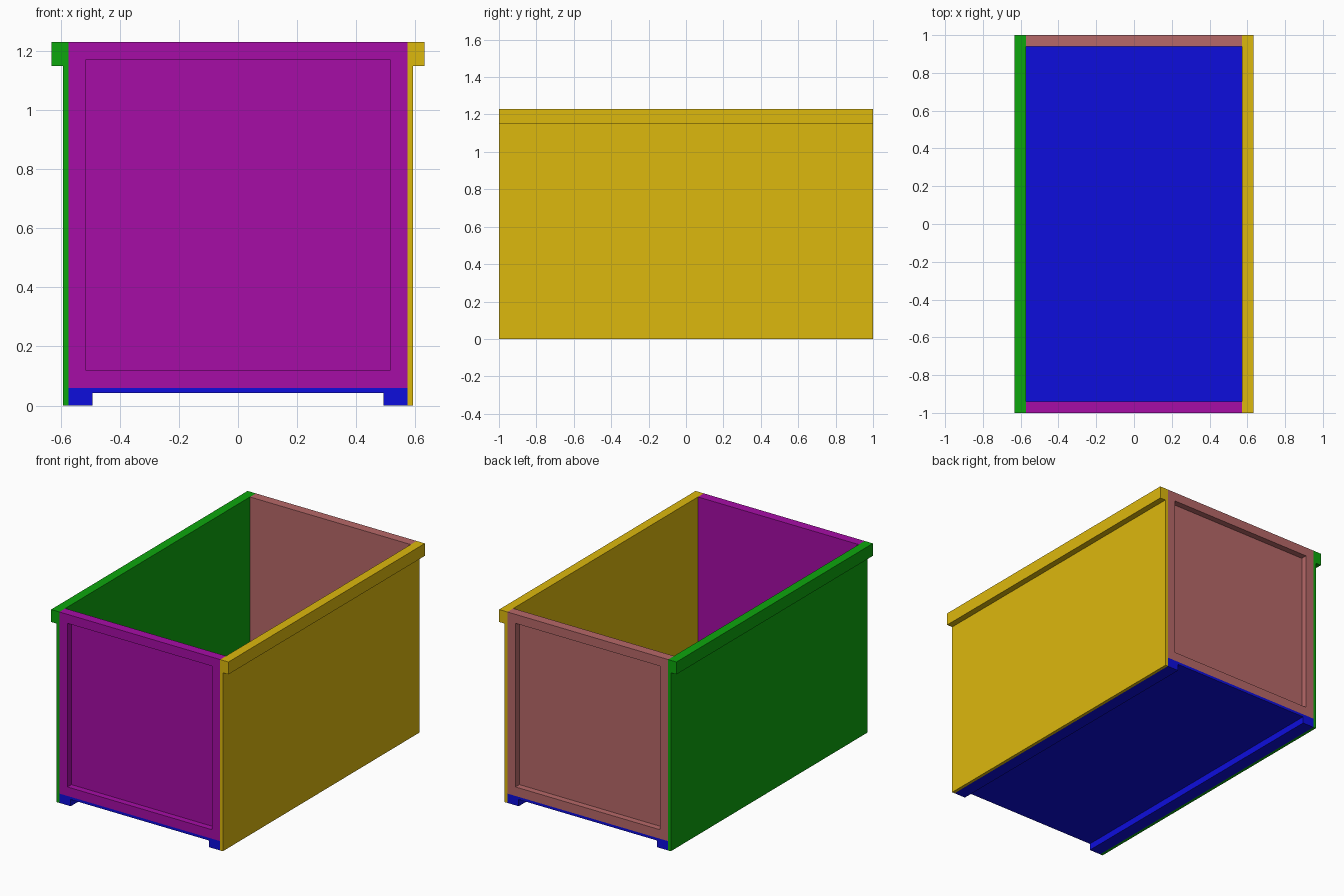
import bpy, bmesh

if "Cube" in bpy.data.objects:
    bpy.data.objects.remove(bpy.data.objects["Cube"])

HALF_LEN = 1.0      # half length along y
INNER = 0.573       # inside face of the side walls
HEIGHT = 1.23
FLOOR_TOP = 0.06
BORDER = 0.082      # frame width around the end-panel recess
END_THICK = 0.06


def finish(bm, name, color):
    bmesh.ops.recalc_face_normals(bm, faces=bm.faces[:])
    mesh = bpy.data.meshes.new(name)
    bm.to_mesh(mesh)
    bm.free()
    mat = bpy.data.materials.new(name + "_paint")
    mat.diffuse_color = (*color, 1)
    mat.use_nodes = True
    mat.node_tree.nodes["Principled BSDF"].inputs["Base Color"].default_value = mat.diffuse_color
    mesh.materials.append(mat)
    obj = bpy.data.objects.new(name, mesh)
    bpy.context.collection.objects.link(obj)
    return obj


def extruded_profile(name, points, color):
    """Sweep a closed x-z profile along the full length."""
    bm = bmesh.new()
    face = bm.faces.new([bm.verts.new((x, -HALF_LEN, z)) for x, z in points])
    ext = bmesh.ops.extrude_face_region(bm, geom=[face], use_keep_orig=True)
    verts = [g for g in ext["geom"] if isinstance(g, bmesh.types.BMVert)]
    bmesh.ops.translate(bm, verts=verts, vec=(0, 2 * HALF_LEN, 0))
    return finish(bm, name, color)


def end_panel(name, side, color):
    """Framed end panel with a recessed outer face; side is -1 front, 1 back."""
    bm = bmesh.new()
    bmesh.ops.create_cube(bm, size=1)
    for v in bm.verts:
        v.co.x *= 2 * INNER
        v.co.y = side * (HALF_LEN - END_THICK / 2) + v.co.y * END_THICK
        v.co.z = (HEIGHT + FLOOR_TOP) / 2 + v.co.z * (HEIGHT - FLOOR_TOP)
    outer = max(bm.faces, key=lambda f: side * f.calc_center_median().y)
    bmesh.ops.inset_region(bm, faces=[outer], thickness=BORDER)
    ext = bmesh.ops.extrude_face_region(bm, geom=[outer])
    verts = [g for g in ext["geom"] if isinstance(g, bmesh.types.BMVert)]
    bmesh.ops.translate(bm, verts=verts, vec=(0, -side * 0.04, 0))
    if outer.is_valid:
        bmesh.ops.delete(bm, geom=[outer], context='FACES_ONLY')
    return finish(bm, name, color)


# Floor with a runner along each edge
half_floor = [(INNER, FLOOR_TOP), (INNER, 0), (0.492, 0), (0.492, 0.043)]
extruded_profile("floor", half_floor + [(-x, z) for x, z in reversed(half_floor)],
                 (0.004, 0.004, 0.72))

# Side walls with an outward rim at the top
wall = [(INNER, 0), (0.592, 0), (0.592, 1.15), (0.632, 1.15),
        (0.632, HEIGHT), (INNER, HEIGHT)]
for name, side, color in (("right_wall", 1, (0.72, 0.48, 0.004)),
                          ("left_wall", -1, (0.004, 0.38, 0.004))):
    extruded_profile(name, [(side * x, z) for x, z in wall], color)

# End panels
end_panel("front_panel", -1, (0.38, 0.004, 0.38))
end_panel("back_panel", 1, (0.47, 0.14, 0.14))
